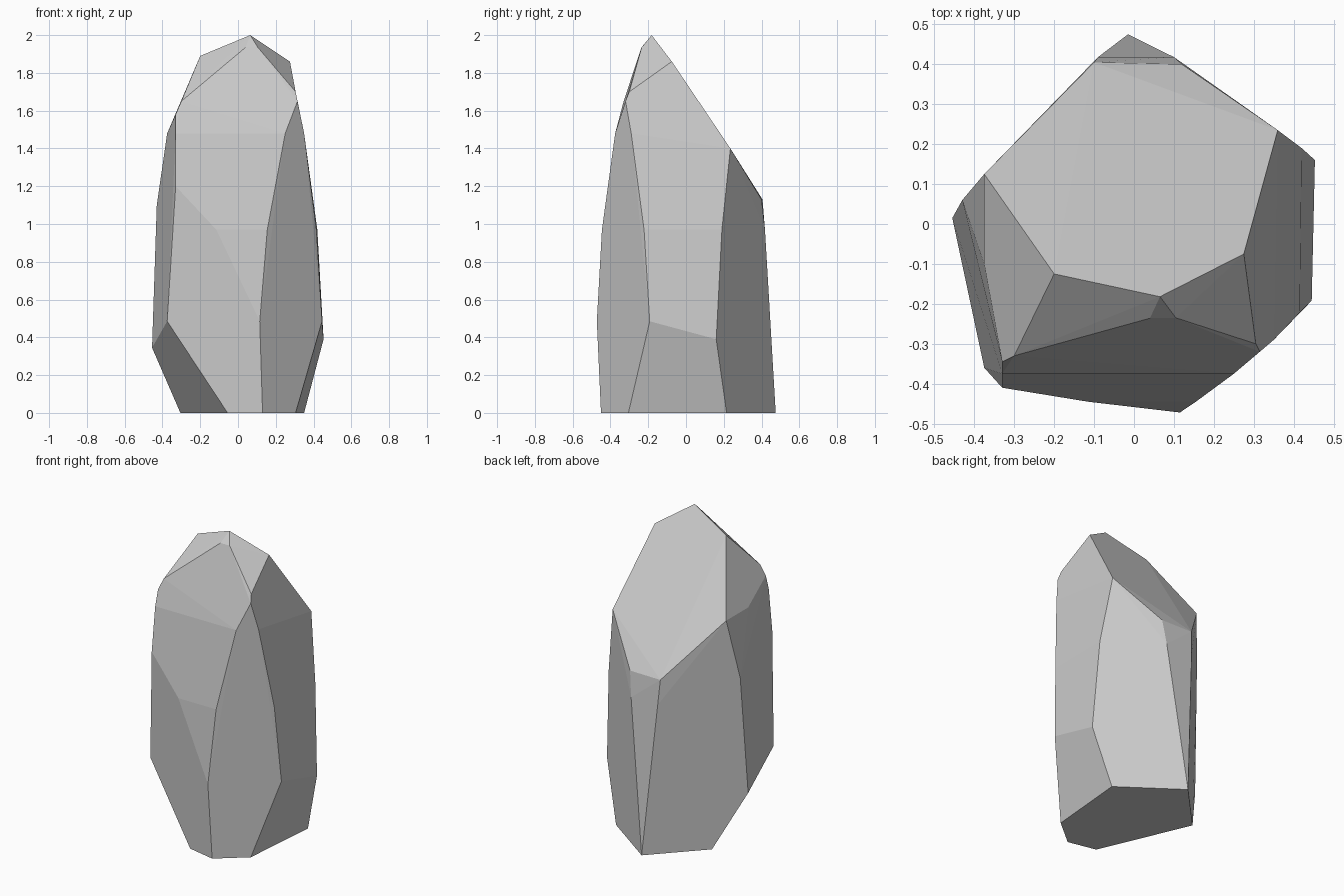
import bpy
import bmesh
from math import radians
from mathutils import Vector

# Remove the default cube
default_cube = bpy.data.objects.get("Cube")
if default_cube:
    bpy.data.objects.remove(default_cube, do_unlink=True)


def make_material(name, colour):
    """Flat material with matching viewport and render colour."""
    material = bpy.data.materials.new(name)
    material.use_nodes = True
    material.diffuse_color = colour
    shader = next(n for n in material.node_tree.nodes if n.type == "BSDF_PRINCIPLED")
    shader.inputs["Base Color"].default_value = colour
    shader.inputs["Roughness"].default_value = 0.9
    return material


def level(height, *corners):
    """Corners that all lie at the same height."""
    return [Vector((x, y, height)) for x, y in corners]


def make_faceted_stone(name, corners, material):
    """Wrap the corners in a convex shell and merge its flat facets."""
    bm = bmesh.new()
    for corner in corners:
        bm.verts.new(corner)
    hull = bmesh.ops.convex_hull(bm, input=bm.verts[:])
    loose = {g for g in hull["geom_interior"] + hull["geom_unused"]
             if isinstance(g, bmesh.types.BMVert)}
    bmesh.ops.delete(bm, geom=list(loose), context="VERTS")
    bmesh.ops.dissolve_limit(bm, angle_limit=radians(2), verts=bm.verts[:],
                             edges=bm.edges[:], use_dissolve_boundaries=False)
    bmesh.ops.recalc_face_normals(bm, faces=bm.faces[:])
    mesh = bpy.data.meshes.new(name)
    bm.to_mesh(mesh)
    bm.free()
    mesh.materials.append(material)
    stone = bpy.data.objects.new(name, mesh)
    bpy.context.scene.collection.objects.link(stone)
    return stone


# Flat base
corners = level(0, (-.305, .17), (-.055, -.41), (.13, -.45),
                (.305, -.305), (.35, .215), (-.015, .475))

# Widest belt, just above the base
corners += level(.345, (-.455, .015))
corners += level(.39, (.453, .16))
corners += level(.485, (-.375, -.36), (.115, -.472), (.445, -.192))

# Waist where the sides begin to lean in
corners += level(.97, (-.115, -.445), (.155, -.445), (.415, -.222),
                 (.42, .19), (.1, .418), (-.09, .418))
corners += level(1.1, (-.43, .06))
corners += level(1.13, (.12, .4), (-.1, .405))
corners += level(1.2, (-.33, -.41))

# Shoulder under the sloped cap
corners += level(1.4, (.36, .235))
corners += level(1.48, (-.375, .125), (-.375, -.1), (-.33, -.375),
                 (.25, -.375), (.35, -.29))
corners += level(1.58, (-.33, -.345))
corners += level(1.65, (-.3, -.33), (.315, -.32))

# Pointed crown
corners += level(1.7, (.305, -.3))
corners += level(1.86, (.275, -.075))
corners += level(1.89, (-.2, -.125))
corners += level(1.935, (.04, -.236), (.105, -.235))
corners += level(2, (.065, -.182))

stone_grey = make_material("stone grey", (0.6, 0.6, 0.6, 1))
make_faceted_stone("standing_stone", corners, stone_grey)
